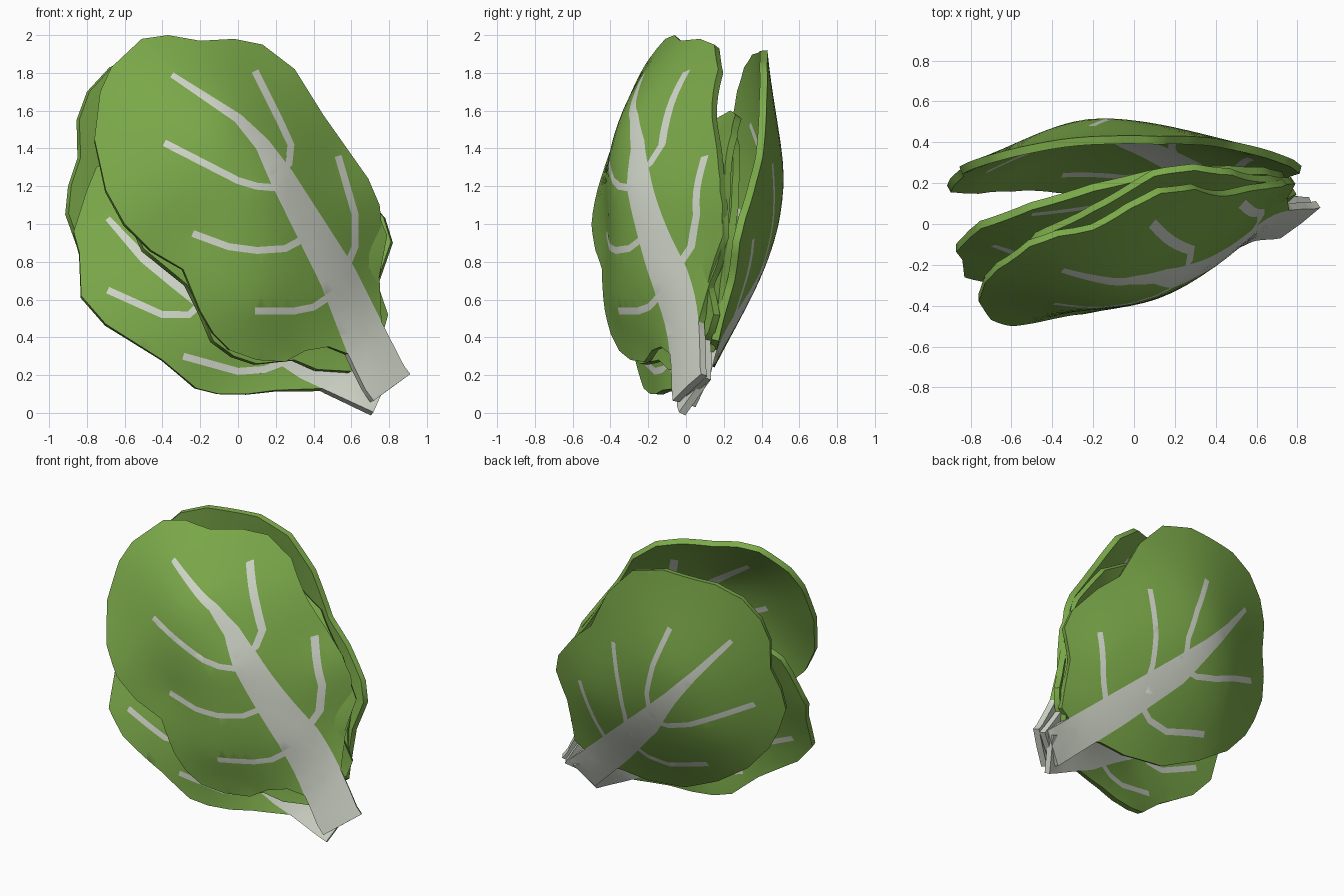
import bpy
import bmesh
import math
from mathutils import Vector
from mathutils.geometry import delaunay_2d_cdt

cube = bpy.data.objects.get("Cube")
if cube:
    bpy.data.objects.remove(cube, do_unlink=True)

THICKNESS = 0.04
GRID_STEP = 0.07
BRANCH_WIDTH = 0.037


def make_material(name, red, green, blue):
    material = bpy.data.materials.new(name)
    material.use_nodes = True
    colour = (red, green, blue, 1)
    material.diffuse_color = colour
    material.node_tree.nodes["Principled BSDF"].inputs["Base Color"].default_value = colour
    return material


leaf_green = make_material("leaf green", 0.2, 0.4, 0.068)
rib_white = make_material("pale rib", 0.65, 0.69, 0.6)


def solve(matrix, values):
    """Gaussian elimination with row pivoting."""
    size = len(values)
    rows = [list(row) + [value] for row, value in zip(matrix, values)]
    for col in range(size):
        pivot = max(range(col, size), key=lambda r: abs(rows[r][col]))
        rows[col], rows[pivot] = rows[pivot], rows[col]
        for r in range(size):
            if r != col:
                factor = rows[r][col] / rows[col][col]
                rows[r] = [a - factor * b for a, b in zip(rows[r], rows[col])]
    return [rows[i][size] / rows[i][i] for i in range(size)]


def curved_sheet(anchors):
    """Return depth(x, z), a thin bent plate passing through the anchors."""
    def kernel(x, z, anchor):
        r = math.hypot(x - anchor[0], z - anchor[1])
        return r * r * math.log(r) if r > 0 else 0

    matrix = [[kernel(a[0], a[1], b) for b in anchors] + [1, a[0], a[1]] for a in anchors]
    matrix += [[1] * len(anchors) + [0, 0, 0],
               [a[0] for a in anchors] + [0, 0, 0],
               [a[1] for a in anchors] + [0, 0, 0]]
    weights = solve(matrix, [a[2] for a in anchors] + [0, 0, 0])

    def depth(x, z):
        terms = [kernel(x, z, a) for a in anchors] + [1, x, z]
        return sum(w * t for w, t in zip(weights, terms))
    return depth


def subdivide(points, step, closed):
    """Add points along straight runs so that the outline follows the bend."""
    result = []
    ends = points[1:] + points[:1] if closed else points[1:]
    for start, end in zip(points, ends):
        count = max(1, round((end - start).length / step))
        result += [start.lerp(end, i / count) for i in range(count)]
    return result if closed else result + [points[-1]]


def stroke(path):
    """Closed anticlockwise outline of a tapering vein, path of (x, z, width)."""
    path = subdivide([Vector(p) for p in path], GRID_STEP, False)
    left, right = [], []
    for i, point in enumerate(path):
        along = path[min(i + 1, len(path) - 1)] - path[max(i - 1, 0)]
        side = Vector((-along.y, along.x)).normalized() * point.z / 2
        left.append(point.xy + side)
        right.append(point.xy - side)
    return right + left[::-1]


def make_leaf(name, outline, anchors, rib, branches, outer):
    """Curved leaf; outer is -1 when the bulge faces the front, 1 for the back."""
    blade = subdivide([Vector(p) for p in outline], GRID_STEP, True)
    shapes = [blade, stroke(rib)]
    shapes += [stroke([(x, z, BRANCH_WIDTH) for x, z in path]) for path in branches]

    # Flat layout: blade and veins as joined regions over a regular grid
    points, regions = [], []
    for shape in shapes:
        regions.append(list(range(len(points), len(points) + len(shape))))
        points += shape
    count = round(2 / GRID_STEP)
    points += [Vector((i * GRID_STEP - 1, j * GRID_STEP))
               for i in range(count) for j in range(count)]
    flat, _, faces, _, _, sources = delaunay_2d_cdt(points, [], regions, 0, 1e-4)

    # Bend the layout into a cupped sheet
    depth = curved_sheet(anchors)
    bm = bmesh.new()
    verts = [bm.verts.new((p.x, depth(p.x, p.y), p.y)) for p in flat]
    for face, source in zip(faces, sources):
        if source:
            corners = face if outer < 0 else face[::-1]
            new_face = bm.faces.new([verts[i] for i in corners])
            new_face.material_index = 1 if max(source) > 0 else 0
    bmesh.ops.delete(bm, geom=[v for v in bm.verts if not v.link_faces], context="VERTS")
    mesh = bpy.data.meshes.new(name)
    bm.to_mesh(mesh)
    bm.free()
    mesh.materials.append(leaf_green)
    mesh.materials.append(rib_white)
    leaf = bpy.data.objects.new(name, mesh)
    bpy.context.collection.objects.link(leaf)

    # Thickness towards the inner side, then smooth faces with a crisp rim
    solidify = leaf.modifiers.new("thickness", "SOLIDIFY")
    solidify.thickness = THICKNESS
    solidify.offset = -1
    bpy.ops.object.select_all(action="DESELECT")
    leaf.select_set(True)
    bpy.context.view_layer.objects.active = leaf
    bpy.ops.object.modifier_apply(modifier=solidify.name)
    bpy.ops.object.shade_smooth_by_angle(angle=math.radians(40))


# Front leaf
make_leaf(
    "front_leaf",
    outline=[(.59, .31), (.76, .48), (.75, .7), (.77, .9), (.75, 1.1), (.69, 1.24),
             (.45, 1.58), (.3, 1.82), (.13, 1.95), (-.02, 1.98), (-.2, 1.97), (-.37, 2),
             (-.51, 1.98), (-.67, 1.83), (-.73, 1.7), (-.76, 1.45), (-.7, 1.18),
             (-.6, 1), (-.46, .86), (-.29, .76), (-.2, .54), (-.13, .42), (-.04, .33),
             (.1, .28), (.25, .27), (.36, .33), (.48, .35)],
    anchors=[(.72, .06, -.07), (.91, .21, .08), (.53, .72, -.1), (.2, 1.2, -.3),
             (-.05, 1.6, -.28), (-.35, 1.8, -.22), (.1, 1.82, .02), (.53, 1.36, .1),
             (-.39, 1.43, -.39), (-.24, .95, -.42), (.09, .55, -.36), (-.37, 2, -.06),
             (.13, 1.95, .15), (.72, 1.2, .19), (.76, .8, .17), (-.76, 1.45, -.38),
             (-.6, 1, -.5), (-.05, .34, -.36), (.3, .28, -.2), (.59, .33, -.08)],
    rib=[(.815, .135, .24), (.775, .19, .24), (.68, .38, .235), (.53, .72, .2),
         (.23, 1.25, .13), (.13, 1.42, .08), (0, 1.56, .05), (-.35, 1.79, .03)],
    branches=[[(.22, 1.19), (.1, 1.2), (0, 1.23), (-.39, 1.43)],
              [(.4, .95), (.25, .87), (.1, .86), (-.05, .88), (-.24, .95)],
              [(.52, .64), (.4, .56), (.3, .54), (.09, .54)],
              [(.2, 1.24), (.27, 1.32), (.28, 1.42), (.22, 1.55), (.09, 1.81)],
              [(.56, .74), (.62, .88), (.62, 1.05), (.53, 1.36)]],
    outer=-1)

# Second leaf, tucked close behind the front one
make_leaf(
    "second_leaf",
    outline=[(.6, .22), (.77, .43), (.795, .52), (.74, .68), (.79, .94), (.68, 1.2),
             (.48, 1.48), (.3, 1.58), (.1, 1.6), (-.2, 1.5), (-.48, 1.32), (-.6, 1.1),
             (-.5, .87), (-.27, .68), (-.19, .52), (-.13, .38), (-.02, .3), (.1, .26),
             (.3, .28), (.42, .23)],
    anchors=[(.7, .05, -.03), (.87, .2, .1), (.5, .26, -.05), (.53, .72, -.03),
             (.3, .8, -.09), (0, .8, -.23), (.1, 1, -.15), (-.25, .62, -.36),
             (-.5, .88, -.38), (-.5, 1.3, -.09), (-.2, 1.5, .06), (.12, 1.6, .24),
             (.48, 1.48, .24), (.78, .94, .19), (.77, .5, .13), (.1, .27, -.24)],
    rib=[(.79, .14, .19), (.63, .42, .15), (.25, .8, .11), (0, 1, .06), (-.25, 1.2, .03)],
    branches=[[(.2, .8), (0, .78), (-.3, .9)],
              [(.55, .46), (.3, .42), (.05, .44)],
              [(.2, .82), (.2, 1.05), (.1, 1.35)],
              [(.52, .52), (.58, .75), (.5, 1.1)]],
    outer=-1)

# Middle leaf
make_leaf(
    "middle_leaf",
    outline=[(.46, .13), (.7, .3), (.75, .5), (.73, .7), (.74, .9), (.65, 1.1),
             (.48, 1.28), (.28, 1.42), (.1, 1.5), (-.2, 1.53), (-.5, 1.46),
             (-.75, 1.3), (-.8, 1.18), (-.87, .96), (-.84, .85), (-.83, .62),
             (-.7, .47), (-.4, .28), (-.22, .13), (-.1, .1), (.05, .1), (.2, .12)],
    anchors=[(.68, .01, -.05), (.84, .16, .1), (.5, .3, .03), (.3, .8, .02),
             (0, .8, -.09), (-.4, .6, -.23), (-.81, .62, -.26), (-.86, .95, -.14),
             (-.72, 1.3, -.02), (-.2, 1.53, .16), (.2, 1.45, .24), (.48, 1.28, .25),
             (.74, .9, .22), (.74, .45, .15), (-.1, .1, -.19), (-.1, .4, -.2),
             (.3, .12, -.1)],
    rib=[(.76, .1, .21), (.38, .27, .2), (-.1, .56, .15), (-.32, .69, .08),
         (-.5, .82, .05), (-.69, 1.03, .03)],
    branches=[[(-.17, .6), (-.26, .52), (-.4, .52), (-.69, .65)],
              [(.3, .29), (.14, .23), (0, .22), (-.29, .3)],
              [(-.15, .62), (-.1, 1), (-.2, 1.35), (-.5, 1.4)],
              [(.2, .4), (.3, .8), (.15, 1.2)]],
    outer=-1)

# Back leaf
make_leaf(
    "back_leaf",
    outline=[(.55, .24), (.75, .38), (.75, .7), (.82, .9), (.78, 1.03), (.62, 1.22),
             (.46, 1.36), (.31, 1.65), (.12, 1.85), (-.12, 1.92), (-.5, 1.9),
             (-.68, 1.83), (-.8, 1.7), (-.855, 1.55), (-.85, 1.35), (-.9, 1.2),
             (-.915, 1.05), (-.85, .87), (-.78, .74), (-.62, .56), (-.38, .4),
             (-.1, .27), (.2, .24), (.4, .26)],
    anchors=[(.67, .03, .05), (.84, .2, .13), (.45, .38, .2), (.15, .65, .36),
             (-.1, 1, .49), (-.25, 1.25, .51), (-.3, 1.92, .42), (.12, 1.84, .43),
             (.45, 1.34, .41), (.81, .92, .29), (.5, .85, .37), (-.91, 1.1, .2),
             (-.85, 1.5, .28), (-.7, 1.8, .34), (-.77, .72, .18), (-.2, .3, .16),
             (-.5, .8, .35), (.76, .5, .2)],
    rib=[(.755, .115, .23), (.35, .48, .21), (0, .81, .17), (-.22, 1.06, .09),
         (-.4, 1.27, .05), (-.62, 1.53, .03)],
    branches=[[(-.04, .86), (-.04, 1.05), (-.1, 1.27), (-.21, 1.55)],
              [(.21, .62), (.19, .8), (.2, 1), (.25, 1.32)],
              [(.42, .44), (.5, .62), (.585, .92)],
              [(-.03, .84), (-.16, .83), (-.33, .88), (-.74, 1.08)],
              [(.25, .58), (.1, .48), (-.05, .46), (-.36, .55)]],
    outer=1)
